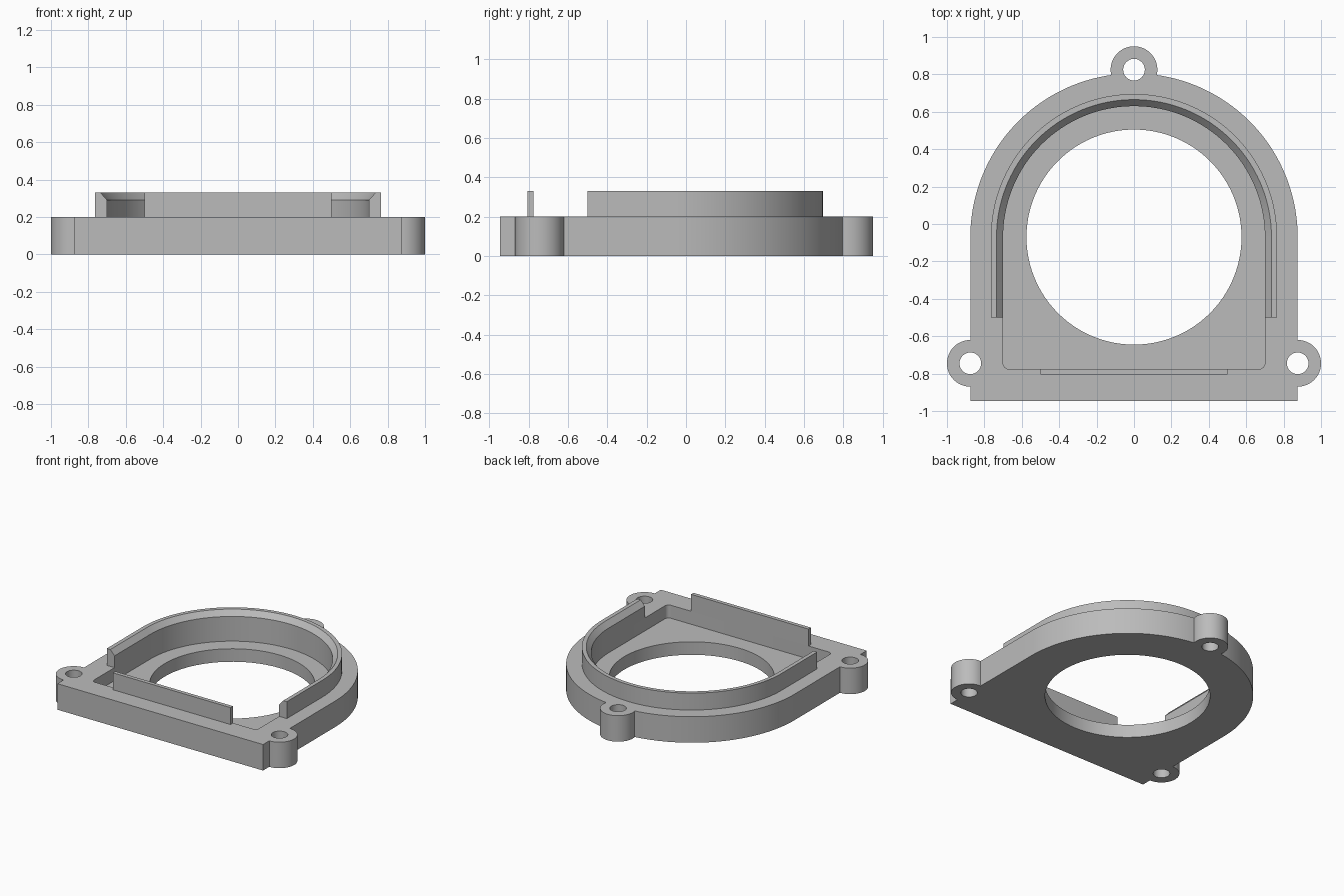
import bpy
import bmesh
from math import sin, cos, pi, acos, atan2, radians
from mathutils import Vector

cube = bpy.data.objects.get("Cube")
if cube:
    bpy.data.objects.remove(cube, do_unlink=True)

grey = bpy.data.materials.new("plain grey")
grey.use_nodes = True
grey.diffuse_color = (0.5, 0.5, 0.5, 1)
grey.node_tree.nodes["Principled BSDF"].inputs["Base Color"].default_value = grey.diffuse_color

CY = -0.07            # centre of the round end and of the opening
HALF_W = 0.875        # plate half width, also its arc radius
EAR_R, EAR_Y, TOP_EAR_Y = 0.125, -0.745, 0.825
PLATE_Z, FLOOR_Z, RIM_Z = 0.2, 0.1, 0.33


def arc(x, y, r, a0, a1, n):
    return [(x + r * cos(a0 + (a1 - a0) * i / n), y + r * sin(a0 + (a1 - a0) * i / n))
            for i in range(n + 1)]


def mirrored(half):
    """Close a right-hand half outline by reflecting it in x."""
    return half + [(-x, y) for x, y in reversed(half) if x > 1e-5]


def finish(name, bm):
    bmesh.ops.recalc_face_normals(bm, faces=bm.faces)
    mesh = bpy.data.meshes.new(name)
    bm.to_mesh(mesh)
    bm.free()
    mesh.materials.append(grey)
    obj = bpy.data.objects.new(name, mesh)
    bpy.context.collection.objects.link(obj)
    return obj


def prism(name, outline, z0, z1):
    bm = bmesh.new()
    face = bm.faces.new([bm.verts.new((x, y, z0)) for x, y in outline])
    top = bmesh.ops.extrude_face_region(bm, geom=[face])["geom"]
    verts = [v for v in top if isinstance(v, bmesh.types.BMVert)]
    bmesh.ops.translate(bm, verts=verts, vec=Vector((0, 0, z1 - z0)))
    return finish(name, bm)


def cut(target, outline, z0, z1):
    cutter = prism("cutter", outline, z0, z1)
    cutter.hide_render = True
    bpy.context.view_layer.objects.active = target
    mod = target.modifiers.new("cut", "BOOLEAN")
    mod.operation, mod.solver, mod.object = "DIFFERENCE", "EXACT", cutter
    bpy.ops.object.modifier_apply(modifier=mod.name)
    bpy.data.objects.remove(cutter, do_unlink=True)


def smooth(obj):
    bpy.ops.object.select_all(action="DESELECT")
    obj.select_set(True)
    bpy.context.view_layer.objects.active = obj
    bpy.ops.object.shade_smooth_by_angle(angle=radians(25))


# Base plate: straight front, round back, three screw ears
gap = TOP_EAR_Y - CY
meet = acos((HALF_W ** 2 + gap ** 2 - EAR_R ** 2) / (2 * HALF_W * gap))
ear_start = atan2(HALF_W * cos(meet) - gap, HALF_W * sin(meet))
half = [(HALF_W, -0.945)]
half += arc(HALF_W, EAR_Y, EAR_R, -pi / 2, pi / 2, 24)
half += arc(0, CY, HALF_W, 0, pi / 2 - meet, 40)
half += arc(0, TOP_EAR_Y, EAR_R, ear_start, pi / 2, 20)[1:]
plate = prism("base_plate", mirrored(half), 0, PLATE_Z)

# Recessed pocket with small front corner radii
pocket = arc(0.67, -0.745, 0.03, -pi / 2, 0, 6) + arc(0, CY, 0.70, 0, pi / 2, 48)
cut(plate, mirrored(pocket), FLOOR_Z, 0.5)

# Large opening and screw holes
cut(plate, arc(0, CY, 0.575, 0, 2 * pi, 96)[:-1], -0.1, 0.5)
for x, y in ((HALF_W, EAR_Y), (-HALF_W, EAR_Y), (0, TOP_EAR_Y)):
    cut(plate, arc(x, y, 0.058, 0, 2 * pi, 32)[:-1], -0.1, 0.5)
smooth(plate)

# Raised U-shaped rim with a chamfered inner edge, swept as a section
section = [(0.70, PLATE_Z), (0.765, PLATE_Z), (0.765, RIM_Z), (0.735, RIM_Z), (0.70, 0.29)]
path = [(0, -0.5)] + [(a * pi / 96, CY) for a in range(97)] + [(pi, -0.5)]
bm = bmesh.new()
rings = [[bm.verts.new((r * cos(a), y + r * sin(a), z)) for r, z in section] for a, y in path]
for r0, r1 in zip(rings, rings[1:]):
    for i in range(len(section)):
        j = (i + 1) % len(section)
        bm.faces.new((r0[i], r0[j], r1[j], r1[i]))
bm.faces.new(rings[0])
bm.faces.new(rings[-1])
smooth(finish("raised_rim", bm))

# Upright tab along the front of the pocket
prism("front_tab", [(-0.5, -0.805), (0.5, -0.805), (0.5, -0.775), (-0.5, -0.775)], PLATE_Z, RIM_Z)
